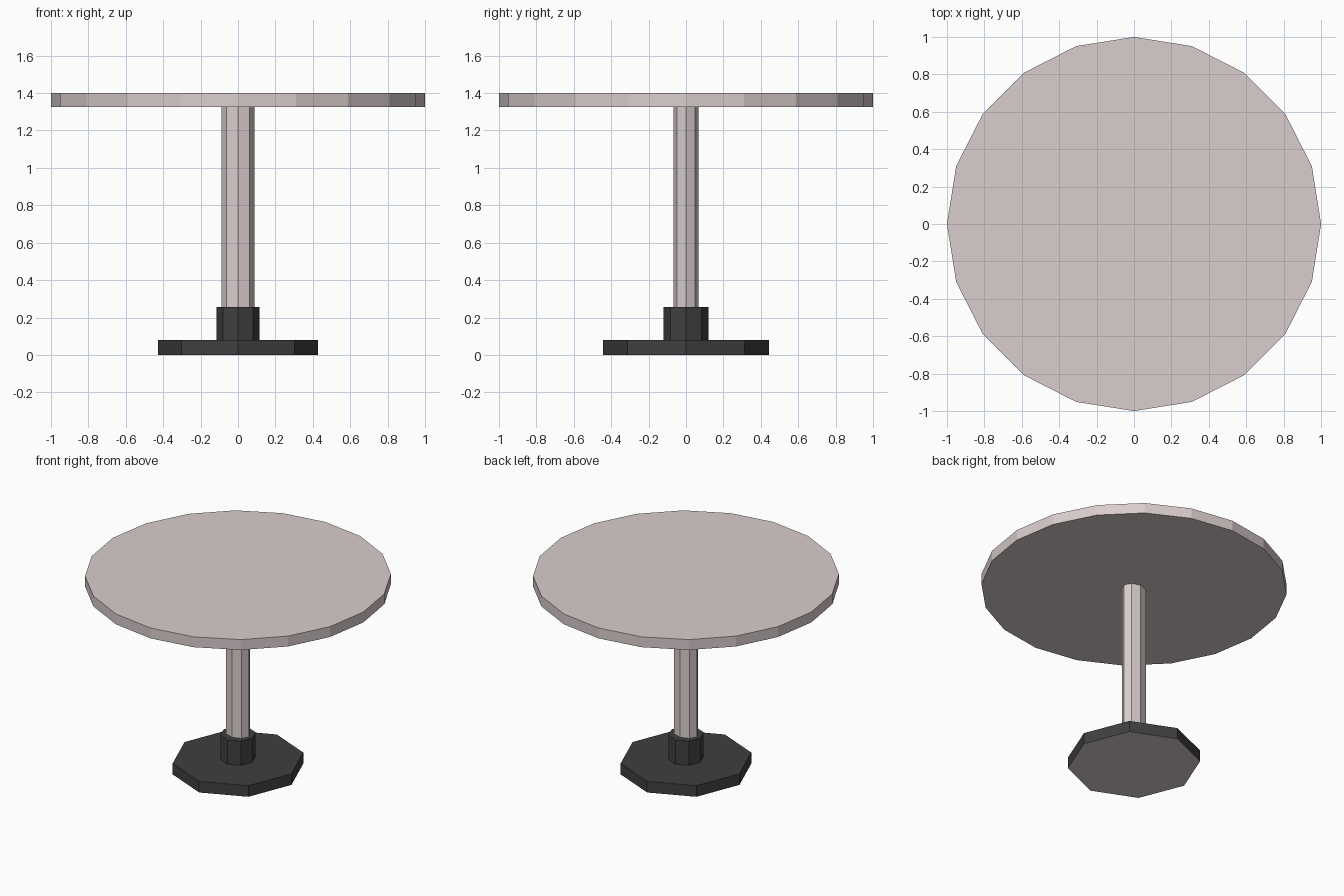
import bpy
import math

if "Cube" in bpy.data.objects:
    bpy.data.objects.remove(bpy.data.objects["Cube"])


def material(name, rgb):
    mat = bpy.data.materials.new(name)
    mat.diffuse_color = (*rgb, 1.0)
    mat.use_nodes = True
    mat.node_tree.nodes["Principled BSDF"].inputs["Base Color"].default_value = mat.diffuse_color
    return mat


pale = material("pale_pink_grey", (0.70, 0.61, 0.61))
dark = material("charcoal", (0.05, 0.05, 0.05))


def prism(name, sides, rx, ry, z0, z1, mat):
    """Flat-sided elliptical prism with one corner on the +x axis."""
    ring = [(rx * math.cos(2 * math.pi * i / sides),
             ry * math.sin(2 * math.pi * i / sides)) for i in range(sides)]
    verts = [(x, y, z) for z in (z0, z1) for x, y in ring]
    faces = [(i, (i + 1) % sides, sides + (i + 1) % sides, sides + i)
             for i in range(sides)]
    faces.append(tuple(reversed(range(sides))))
    faces.append(tuple(range(sides, 2 * sides)))
    mesh = bpy.data.meshes.new(name)
    mesh.from_pydata(verts, [], faces)
    mesh.materials.append(mat)
    obj = bpy.data.objects.new(name, mesh)
    bpy.context.collection.objects.link(obj)
    return obj


# Round top, slim post, dark collar and foot
prism("table_top", 20, 1.0, 1.0, 1.325, 1.40, pale)
prism("post", 8, 0.087, 0.068, 0.25, 1.325, pale)
prism("collar", 8, 0.115, 0.119, 0.08, 0.255, dark)
base = prism("base", 8, 0.427, 0.443, 0.0, 0.08, dark)

# Pale underside of the foot
base.data.materials.append(pale)
base.data.polygons[8].material_index = 1
